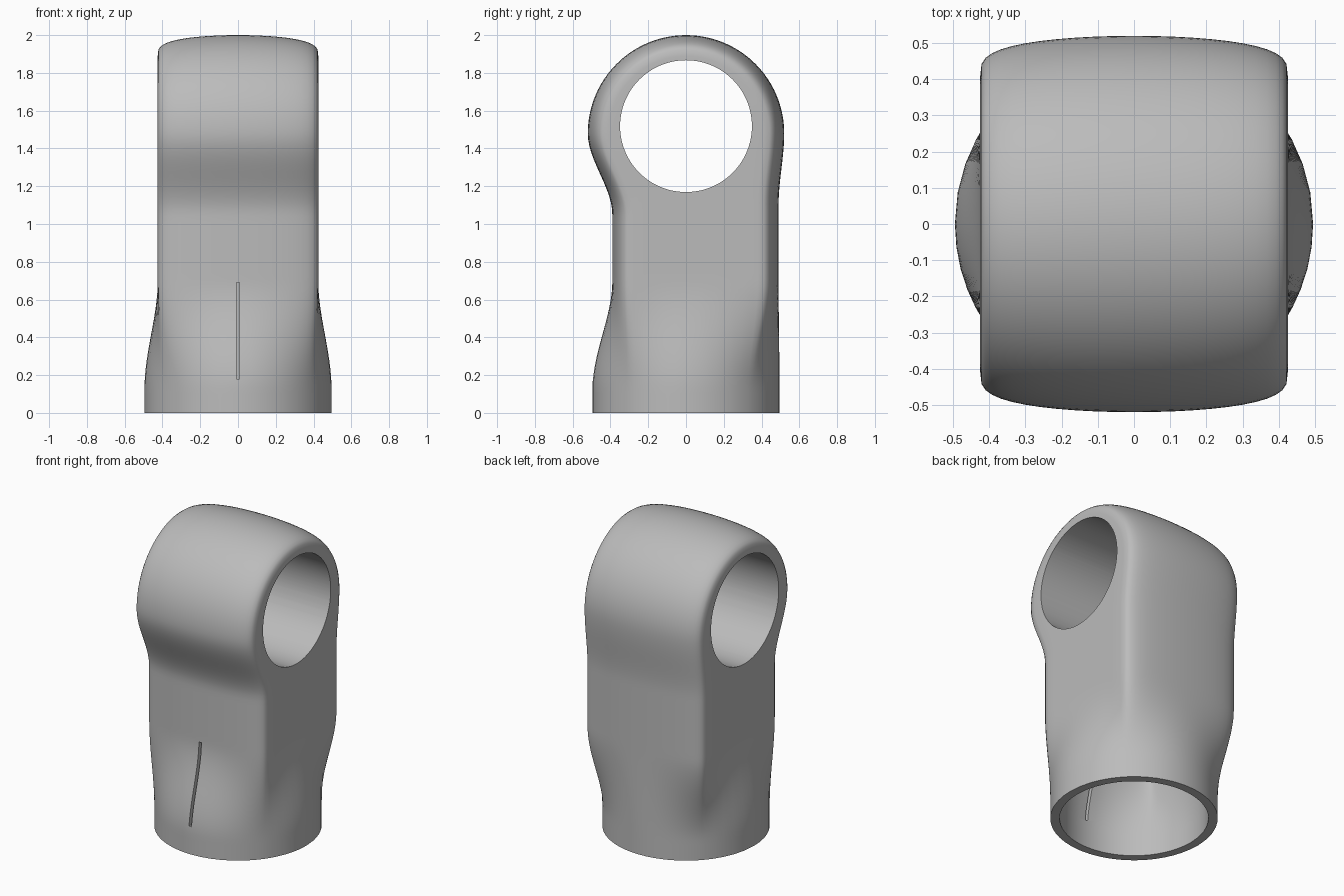
import bpy, bmesh
from math import sin, cos, pi, hypot

cube = bpy.data.objects.get("Cube")
if cube:
    bpy.data.objects.remove(cube, do_unlink=True)

HALF_W, CORNER = 0.425, 0.11       # half width and edge rounding of the upper body
SOCKET_R, HEAD_Z = 0.495, 1.48


def smooth(z, lo, hi):
    t = min(1, max(0, (z - lo) / (hi - lo)))
    return t * t * (3 - 2 * t)


def depth(z, side):
    """Distance of the front (-1) or back (1) face from the middle."""
    if side < 0:
        return 0.39 + 0.13 * smooth(z, 1.05, HEAD_Z)
    return 0.49 + 0.03 * smooth(z, 1.1, HEAD_Z)


def half_section(z, side, wall=0.0):
    """(x, reach) points from one side to the other: round socket turning into a crowned box."""
    w, r = HALF_W - wall, depth(z, side) - wall
    ends = [(w, (r - CORNER) * s / 5) for s in range(5)]
    steps = 24
    crown = []
    for i in range(steps + 1):
        a = pi / 2 - pi * i / steps
        crown.append((w * sin(a), r - CORNER * (1 - max(0, cos(a)) ** 0.6)))
    pts = ends + crown + [(-x, y) for x, y in reversed(ends)]
    k = smooth(z, 0.13, 0.70)
    out = []
    for x, y in pts:
        f = (SOCKET_R - wall) / hypot(x, y)
        out.append((x * (f * (1 - k) + k), y * (f * (1 - k) + k)))
    return out


def strip_mesh(name, rows):
    """Skin a grid of rows, weld the seams and close what stays open."""
    bm = bmesh.new()
    grid = [[bm.verts.new(p) for p in row] for row in rows]
    for a, b in zip(grid, grid[1:]):
        for i in range(len(a) - 1):
            bm.faces.new((a[i], a[i + 1], b[i + 1], b[i]))
    bmesh.ops.remove_doubles(bm, verts=bm.verts, dist=1e-5)
    bmesh.ops.dissolve_degenerate(bm, edges=bm.edges, dist=1e-6)
    bmesh.ops.holes_fill(bm, edges=[e for e in bm.edges if e.is_boundary], sides=0)
    bmesh.ops.recalc_face_normals(bm, faces=bm.faces)
    me = bpy.data.meshes.new(name)
    bm.to_mesh(me)
    bm.free()
    ob = bpy.data.objects.new(name, me)
    bpy.context.collection.objects.link(ob)
    return ob


def level(z, side):
    return [(x, side * y, z) for x, y in half_section(z, side)]


# Body: up the front, around the head, down the back
heights = [HEAD_Z * i / 44 for i in range(45)]
rows = [level(z, -1) for z in heights]
for i in range(1, 48):
    a = pi * i / 48
    rows.append([(x, -y * cos(a), HEAD_Z + y * sin(a)) for x, y in half_section(HEAD_Z, -1)])
rows += [level(z, 1) for z in reversed(heights)]
body = strip_mesh("rod_end_body", rows)

# Hollow of the socket, following the outer wall
inner = []
for i in range(31):
    z = -0.02 + 0.95 * i / 30
    front = [(x, -y, z) for x, y in half_section(z, -1, 0.055)]
    back = [(x, y, z) for x, y in half_section(z, 1, 0.055)]
    inner.append(front + back[::-1])
hollow = strip_mesh("socket_hollow", inner)

# Cross hole through the head
bpy.ops.mesh.primitive_cylinder_add(vertices=96, radius=0.349, depth=2,
                                    location=(0, 0, 1.518), rotation=(0, pi / 2, 0))
hole = bpy.context.object
hole.name = "cross_hole"

# Narrow slot in the front wall
bpy.ops.mesh.primitive_cube_add(size=1, location=(0, -0.45, 0.435))
slot = bpy.context.object
slot.name = "front_slot"
slot.scale = (0.018, 0.4, 0.51)

# Cut the openings
bpy.context.view_layer.objects.active = body
for cutter in (hollow, hole, slot):
    cutter.hide_render = True
    mod = body.modifiers.new(cutter.name, "BOOLEAN")
    mod.operation, mod.solver, mod.object = "DIFFERENCE", "EXACT", cutter
    bpy.ops.object.modifier_apply(modifier=mod.name)
    bpy.data.objects.remove(cutter, do_unlink=True)

# Colour and shading
grey = bpy.data.materials.new("plain_grey")
grey.use_nodes = True
colour = (0.5, 0.5, 0.5, 1)
grey.diffuse_color = colour
grey.node_tree.nodes["Principled BSDF"].inputs["Base Color"].default_value = colour
body.data.materials.clear()
body.data.materials.append(grey)
bpy.ops.object.select_all(action="DESELECT")
body.select_set(True)
bpy.ops.object.shade_smooth_by_angle(angle=0.6)
